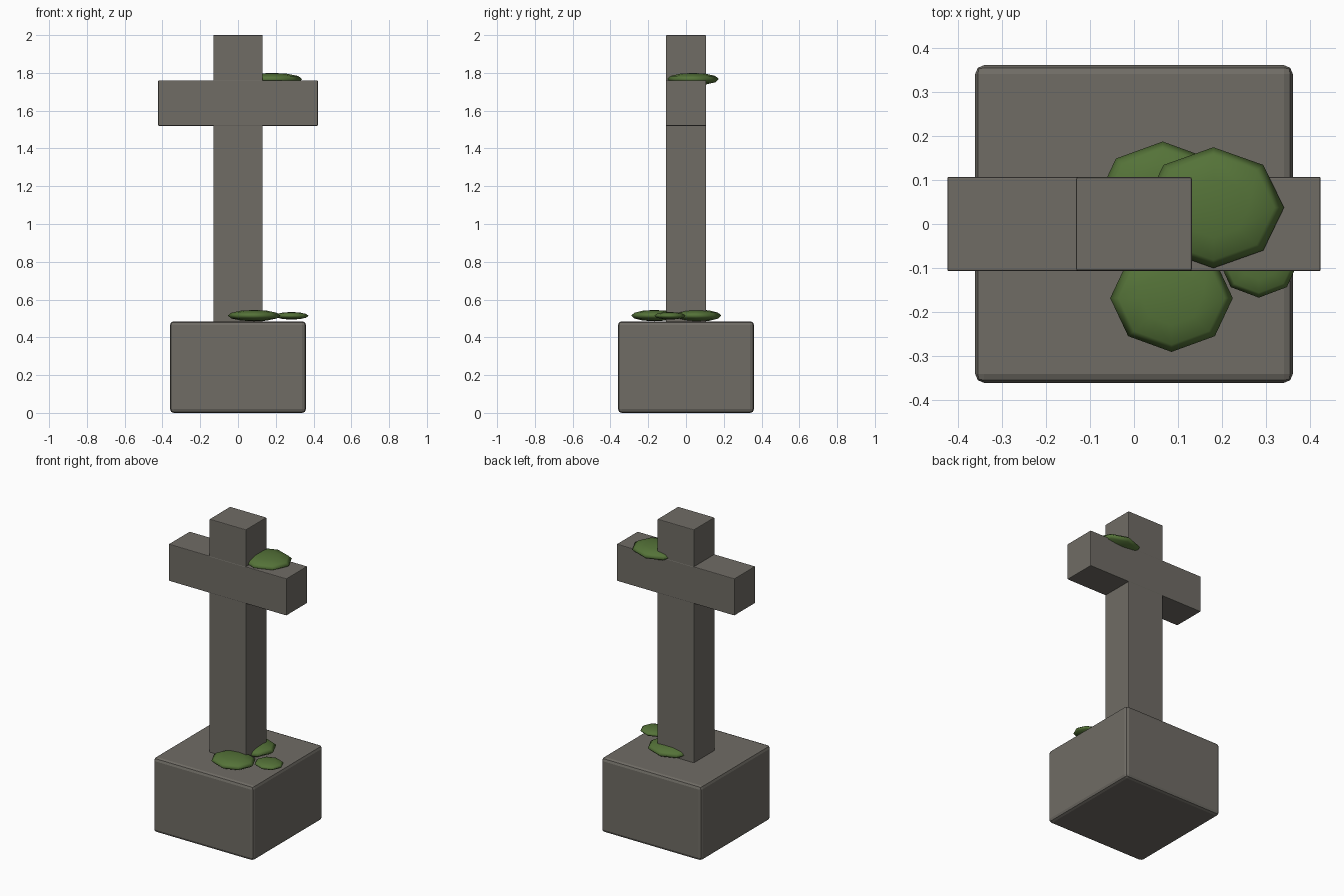
import bpy
import math

default = bpy.data.objects.get("Cube")
if default:
    bpy.data.objects.remove(default, do_unlink=True)


def make_material(name, color):
    mat = bpy.data.materials.new(name)
    mat.use_nodes = True
    mat.diffuse_color = (*color, 1)
    bsdf = next(n for n in mat.node_tree.nodes if n.type == "BSDF_PRINCIPLED")
    bsdf.inputs["Base Color"].default_value = (*color, 1)
    return mat


stone = make_material("weathered stone", (0.16, 0.15, 0.13))
moss = make_material("moss green", (0.09, 0.17, 0.04))


def finish(name, mat):
    obj = bpy.context.object
    obj.name = name
    bpy.ops.object.transform_apply(location=False, rotation=True, scale=True)
    obj.data.materials.append(mat)
    return obj


def stone_block(name, width, depth, bottom, top, bevel):
    bpy.ops.mesh.primitive_cube_add(size=1, location=(0, 0, (bottom + top) / 2))
    bpy.context.object.scale = (width, depth, top - bottom)
    obj = finish(name, stone)
    mod = obj.modifiers.new("worn edges", "BEVEL")
    mod.width = bevel
    mod.segments = 2
    return obj


def moss_clump(name, location, radii):
    bpy.ops.mesh.primitive_uv_sphere_add(segments=8, ring_count=6, radius=1, location=location)
    bpy.context.object.scale = radii
    finish(name, moss)
    bpy.ops.object.shade_smooth()


# Plinth and cross
stone_block("plinth", 0.72, 0.72, 0, 0.485, 0.02)
stone_block("upright", 0.262, 0.212, 0.46, 2, 0.004)
stone_block("crossbar", 0.846, 0.214, 1.52, 1.76, 0.004)

# Moss growing on the plinth and on the left arm
moss_clump("front_moss", (0.085, -0.168, 0.515), (0.139, 0.122, 0.03))
moss_clump("back_moss", (0.065, 0.055, 0.515), (0.15, 0.132, 0.032))
moss_clump("corner_moss", (0.283, -0.085, 0.514), (0.09, 0.082, 0.02))
moss_clump("arm_moss", (0.18, 0.037, 1.767), (0.16, 0.137, 0.033))
